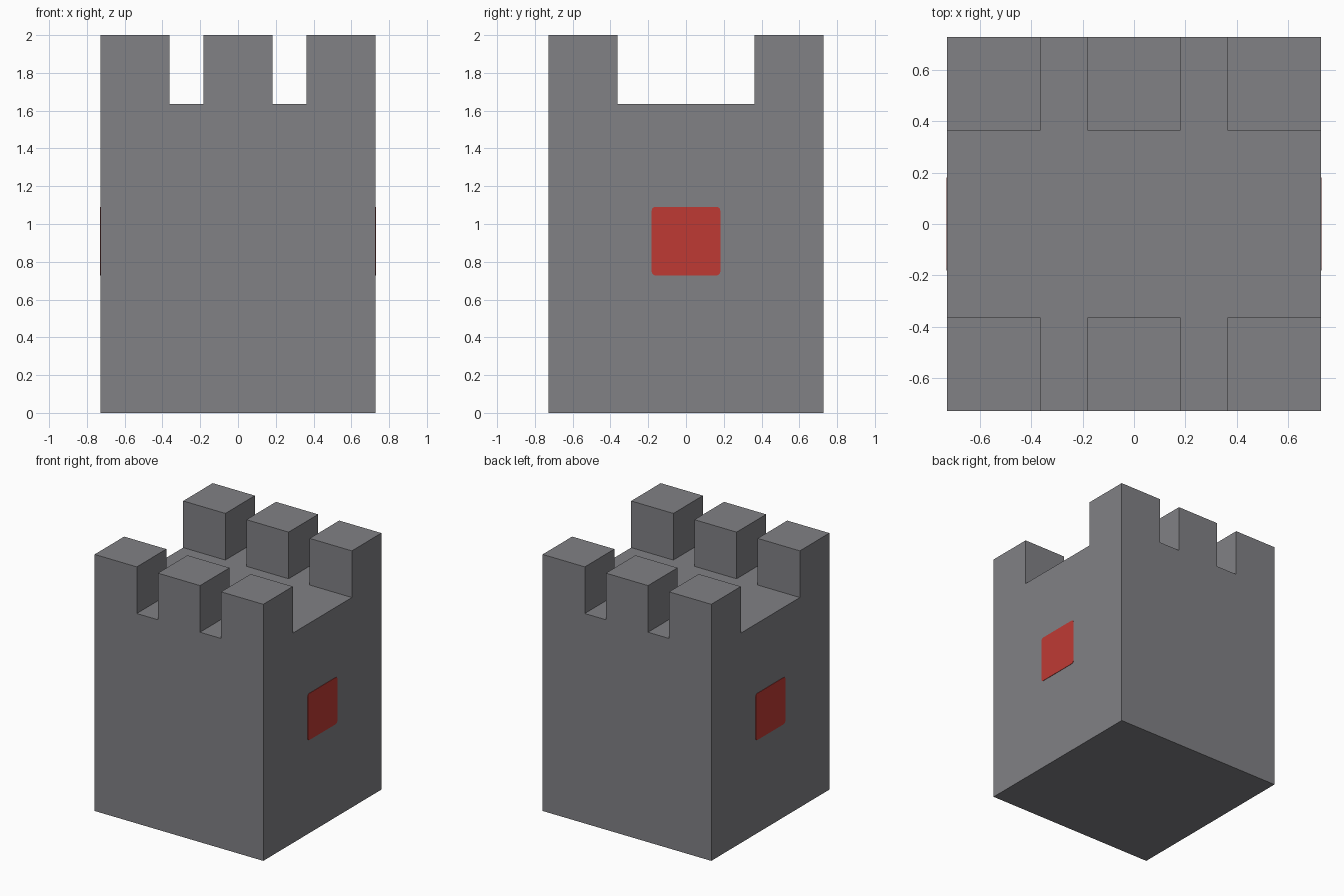
import bpy
import bmesh
from mathutils import Matrix, Vector

UNIT = 2 / 11            # one module of the tower
HALF = 4 * UNIT          # half the tower width
FLOOR = 9 * UNIT         # height of the roof floor
MERLON = 2 * UNIT        # merlon height

if "Cube" in bpy.data.objects:
    bpy.data.objects.remove(bpy.data.objects["Cube"], do_unlink=True)


def make_material(name, color):
    mat = bpy.data.materials.new(name)
    mat.use_nodes = True
    mat.diffuse_color = color
    mat.node_tree.nodes["Principled BSDF"].inputs["Base Color"].default_value = color
    return mat


def add_object(name, bm, mat):
    bmesh.ops.recalc_face_normals(bm, faces=bm.faces)
    mesh = bpy.data.meshes.new(name)
    bm.to_mesh(mesh)
    bm.free()
    mesh.materials.append(mat)
    obj = bpy.data.objects.new(name, mesh)
    bpy.context.collection.objects.link(obj)
    return obj


def box(size, center):
    bm = bmesh.new()
    bmesh.ops.create_cube(bm, size=1, matrix=Matrix.Translation(center) @ Matrix.Diagonal((*size, 1)))
    return bm


stone = make_material("grey stone", (0.22, 0.22, 0.235, 1))
red = make_material("red window", (0.52, 0.042, 0.034, 1))

# Tower block, sliced along the merlon sides
bm = box((2 * HALF, 2 * HALF, FLOOR), (0, 0, FLOOR / 2))
cuts = [(Vector((1, 0, 0)), k) for k in (-2, -1, 1, 2)]
cuts += [(Vector((0, 1, 0)), k) for k in (-2, 2)]
for axis, k in cuts:
    bmesh.ops.bisect_plane(bm, geom=bm.verts[:] + bm.edges[:] + bm.faces[:],
                           plane_co=axis * k * UNIT, plane_no=axis)


# Raise three merlons along the front and three along the back
def is_merlon(face):
    c = face.calc_center_median() / UNIT
    return face.normal.z > 0.9 and abs(c.y) > 2 and (abs(c.x) < 1 or abs(c.x) > 2)


bm.normal_update()
tops = [f for f in bm.faces if is_merlon(f)]
raised = bmesh.ops.extrude_face_region(bm, geom=tops)["geom"]
bmesh.ops.delete(bm, geom=[f for f in tops if f.is_valid], context="FACES_ONLY")
bmesh.ops.translate(bm, vec=(0, 0, MERLON),
                    verts=[g for g in raised if isinstance(g, bmesh.types.BMVert)])
bm.normal_update()
bmesh.ops.dissolve_limit(bm, angle_limit=0.01, verts=bm.verts, edges=bm.edges)
add_object("tower", bm, stone)

# Red windows with slightly rounded corners on both sides
for side, name in ((1, "left_window"), (-1, "right_window")):
    bm = box((0.006, 2 * UNIT, 2 * UNIT), (side * HALF, 0, 5 * UNIT))
    corners = [e for e in bm.edges if abs(e.verts[0].co.x - e.verts[1].co.x) > 0.001]
    bmesh.ops.bevel(bm, geom=corners, offset=0.02, segments=3, profile=0.5, affect="EDGES")
    add_object(name, bm, red)
